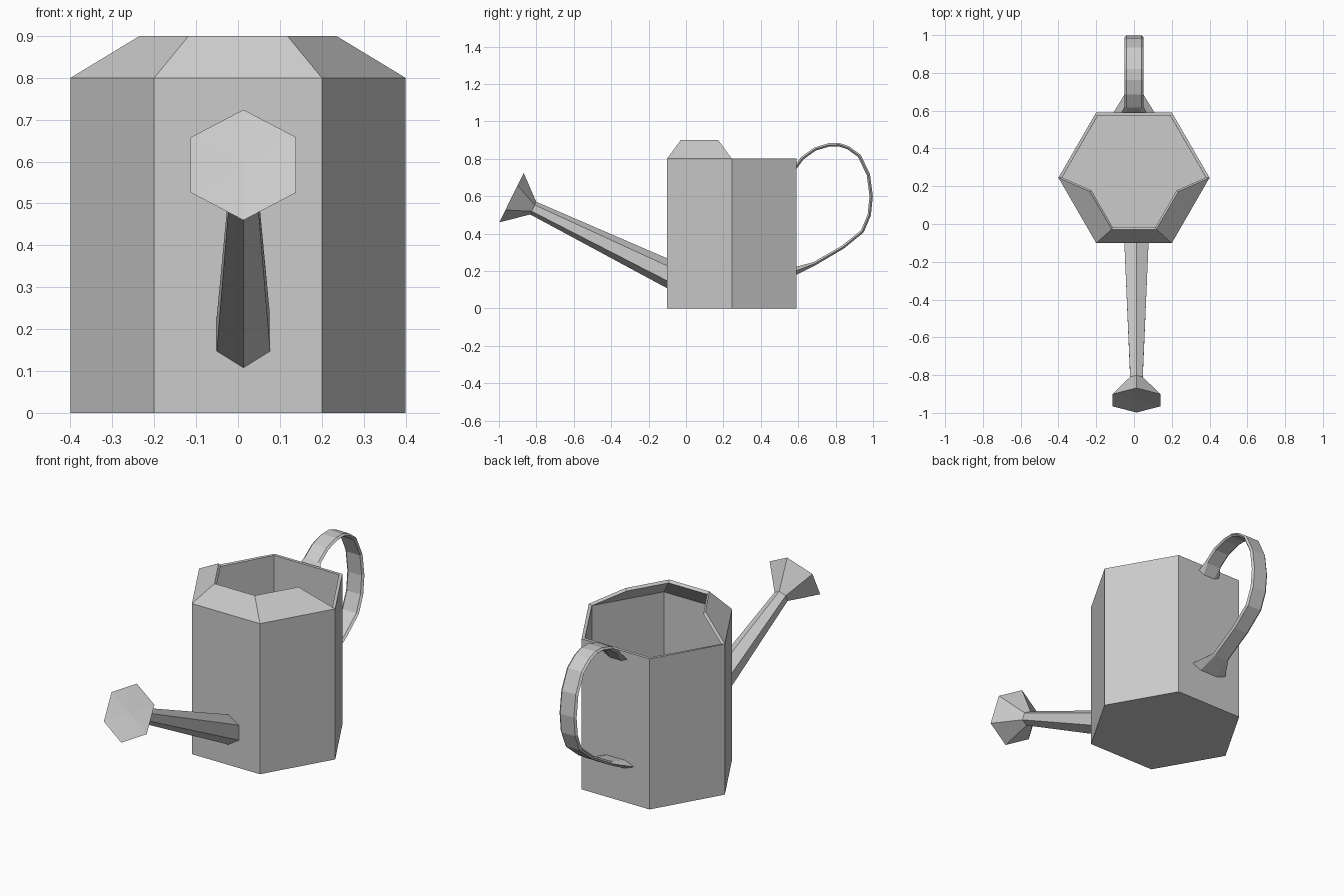
import bpy, bmesh, math
from mathutils import Vector

if "Cube" in bpy.data.objects:
    bpy.data.objects.remove(bpy.data.objects["Cube"])


def finish(name, bm):
    bmesh.ops.recalc_face_normals(bm, faces=bm.faces[:])
    mesh = bpy.data.meshes.new(name)
    bm.to_mesh(mesh)
    bm.free()
    obj = bpy.data.objects.new(name, mesh)
    bpy.context.collection.objects.link(obj)
    return obj


def loft(name, rings, caps=True):
    """Skin a list of closed rings of points."""
    bm = bmesh.new()
    loops = [[bm.verts.new(p) for p in ring] for ring in rings]
    n = len(loops[0])
    for a, b in zip(loops, loops[1:]):
        for i in range(n):
            j = (i + 1) % n
            bm.faces.new((a[i], a[j], b[j], b[i]))
    if caps:
        bm.faces.new(loops[0][::-1])
        bm.faces.new(loops[-1])
    return finish(name, bm)


# Hexagonal body, open on top, with a sloped hood over the front half
CY, R = 0.245, 0.4
bm = bmesh.new()
hexa = [(R * math.cos(math.radians(60 * i)), CY + R * math.sin(math.radians(60 * i)))
        for i in range(6)]
low = [bm.verts.new((x, y, 0)) for x, y in hexa]
top = [bm.verts.new((x, y, 0.8)) for x, y in hexa]
bm.faces.new(low[::-1])
for i in range(6):
    j = (i + 1) % 6
    bm.faces.new((low[i], low[j], top[j], top[i]))
rim = [bm.verts.new((x, y, 0.9)) for x, y in
       [(-0.235, 0.172), (-0.118, -0.028), (0.118, -0.028), (0.235, 0.172)]]
front = [top[3], top[4], top[5], top[0]]
for i in range(3):
    bm.faces.new((front[i], front[i + 1], rim[i + 1], rim[i]))
body = finish("can_body", bm)
mod = body.modifiers.new("wall", 'SOLIDIFY')
mod.thickness = 0.016
mod.offset = -1
mod.use_even_offset = True

# Spout and rose share a tilted hexagonal section
SX = 0.013


def hex_ring(y, z, hy, hz, w):
    """Hexagon centred at (y, z); (hy, hz) points to its upper corner."""
    ring = []
    for k in range(6):
        a = math.radians(60 * k)
        c, s = math.cos(a), math.sin(a) / 0.866
        ring.append((SX + w * s, y + hy * c, z + hz * c))
    return ring


base = hex_ring(-0.1, 0.187, 0, 0.08, 0.064)
neck = hex_ring(-0.817, 0.536, 0.016, 0.034, 0.033)
loft("spout", [base, neck])

edge = hex_ring(-0.933, 0.592, 0.065, 0.132, 0.126)
lip = hex_ring(-0.932, 0.592, 0.060, 0.122, 0.116)
centre = hex_ring(-0.926, 0.589, 0.0005, 0.001, 0.001)
loft("sprinkler_rose", [neck, edge, lip, centre])

# Strap handle: (y, z, half width, half thickness), flared where it meets the body
path = [(0.588, 0.758, 0.068, 0.016), (0.622, 0.803, 0.05, 0.009),
        (0.69, 0.852, 0.05, 0.009), (0.765, 0.874, 0.05, 0.009),
        (0.82, 0.875, 0.05, 0.009), (0.868, 0.858, 0.05, 0.009),
        (0.927, 0.815, 0.05, 0.009), (0.975, 0.715, 0.05, 0.009),
        (0.99, 0.60, 0.05, 0.009), (0.98, 0.50, 0.05, 0.009),
        (0.943, 0.412, 0.05, 0.009), (0.84, 0.328, 0.05, 0.009),
        (0.685, 0.238, 0.05, 0.010), (0.588, 0.20, 0.11, 0.022)]
section = [(1, 0), (0.8, 1), (-0.8, 1), (-1, 0), (-0.8, -1), (0.8, -1)]
flare = [(1, 0), (0.5, 1), (-0.5, 1), (-1, 0), (-0.5, -1), (0.5, -1)]
rings = []
for i, (y, z, w, t) in enumerate(path):
    end = i in (0, len(path) - 1)
    if end:
        n = Vector((0, 1 if i == 0 else -1))
    else:
        d = Vector(path[i + 1][:2]) - Vector(path[i - 1][:2])
        n = Vector((-d.y, d.x)).normalized()
    if end:
        n = Vector((0, n.y))
    rings.append([(w * u, y + n.x * t * v, z + n.y * t * v)
                  for u, v in (flare if end else section)])
loft("handle", rings)
